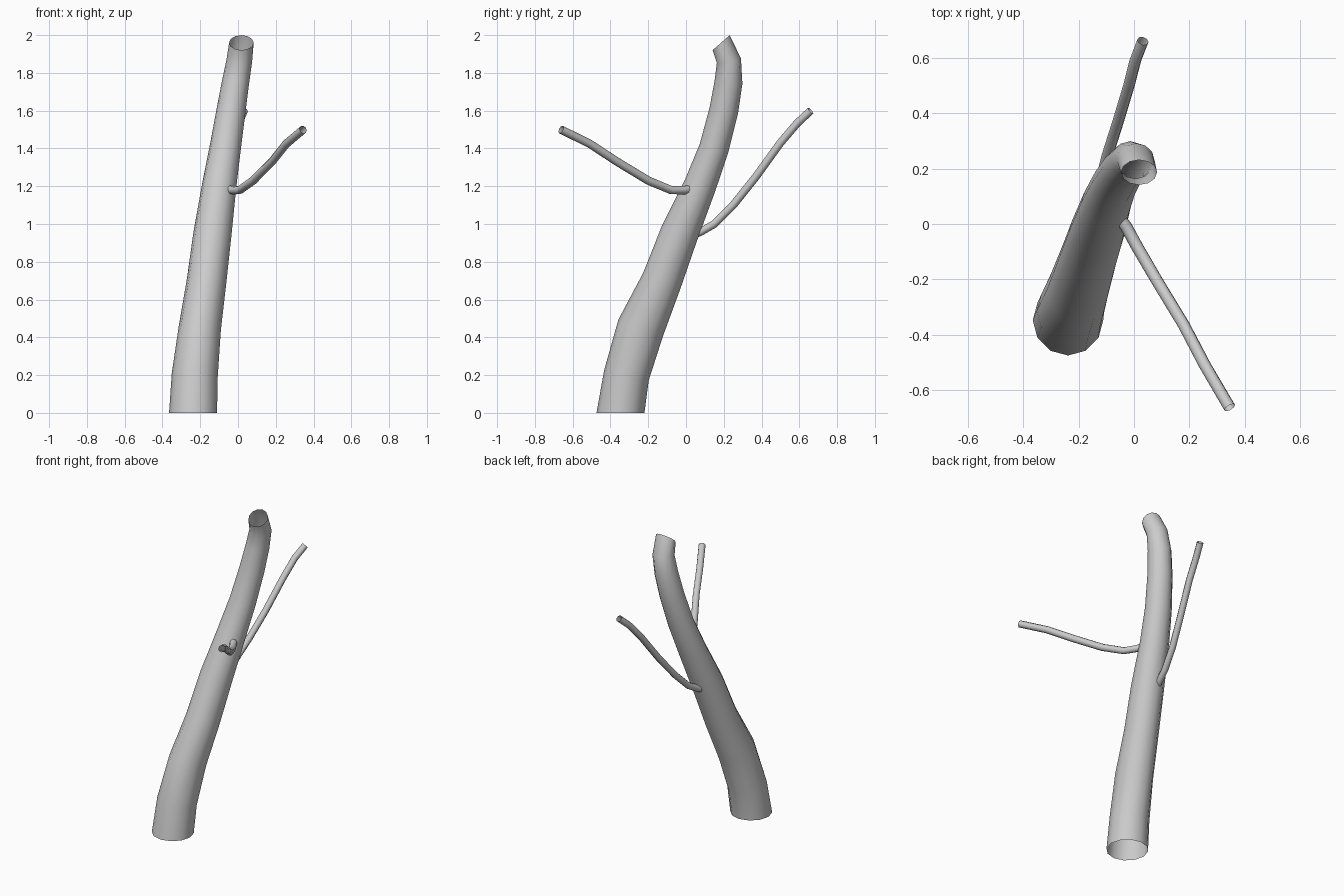
import bpy, bmesh
from math import cos, sin, pi
from mathutils import Vector


def tube(name, path, sides, start=None, end=None):
    """Open tube; path rows are (x, y, z, x radius, other radius)."""
    pts = [Vector(p[:3]) for p in path]
    bm = bmesh.new()
    rings = []
    for i, p in enumerate(path):
        t = pts[min(i + 1, len(pts) - 1)] - pts[max(i - 1, 0)]
        if i == 0 and start:
            t = Vector(start)
        if i == len(pts) - 1 and end:
            t = Vector(end)
        t.normalize()
        u = Vector((1, 0, 0))
        u = (u - t * u.dot(t)).normalized()
        v = t.cross(u)
        rings.append([bm.verts.new(pts[i] + u * p[3] * cos(2 * pi * k / sides)
                                   + v * p[4] * sin(2 * pi * k / sides))
                      for k in range(sides)])
    for a, b in zip(rings, rings[1:]):
        for k in range(sides):
            n = (k + 1) % sides
            bm.faces.new((a[k], a[n], b[n], b[k])).smooth = True
    me = bpy.data.meshes.new(name)
    bm.to_mesh(me)
    bm.free()
    ob = bpy.data.objects.new(name, me)
    bpy.context.collection.objects.link(ob)
    return ob


# Tapered, S-curved trunk, open at both ends
tube("trunk", [
    (-0.238, -0.347, 0.00, 0.127, 0.127),
    (-0.229, -0.315, 0.20, 0.122, 0.121),
    (-0.202, -0.240, 0.45, 0.112, 0.126),
    (-0.166, -0.128, 0.70, 0.105, 0.107),
    (-0.135, -0.035, 0.95, 0.101, 0.101),
    (-0.100, 0.073, 1.20, 0.091, 0.086),
    (-0.068, 0.148, 1.40, 0.083, 0.079),
    (-0.037, 0.200, 1.60, 0.077, 0.077),
    (-0.013, 0.225, 1.75, 0.072, 0.074),
    (0.007, 0.227, 1.865, 0.068, 0.065),
    (0.018, 0.186, 1.96, 0.065, 0.060),
], 12, start=(0, 0, 1), end=(0, -0.66, 0.75))

# Thin branch reaching forward
tube("front_branch", [(*p, 0.022, 0.022) for p in [
    (-0.065, 0.040, 1.19), (-0.028, -0.010, 1.178), (0.010, -0.080, 1.18),
    (0.080, -0.200, 1.23), (0.180, -0.365, 1.33), (0.256, -0.510, 1.425),
    (0.345, -0.662, 1.50)]], 8)

# Thin branch reaching backward
tube("back_branch", [(*p, 0.021, 0.021) for p in [
    (-0.150, 0.035, 0.94), (-0.138, 0.080, 0.96), (-0.120, 0.150, 1.00),
    (-0.095, 0.250, 1.10), (-0.057, 0.370, 1.25), (-0.018, 0.500, 1.43),
    (0.005, 0.590, 1.535), (0.032, 0.660, 1.60)]], 8)
